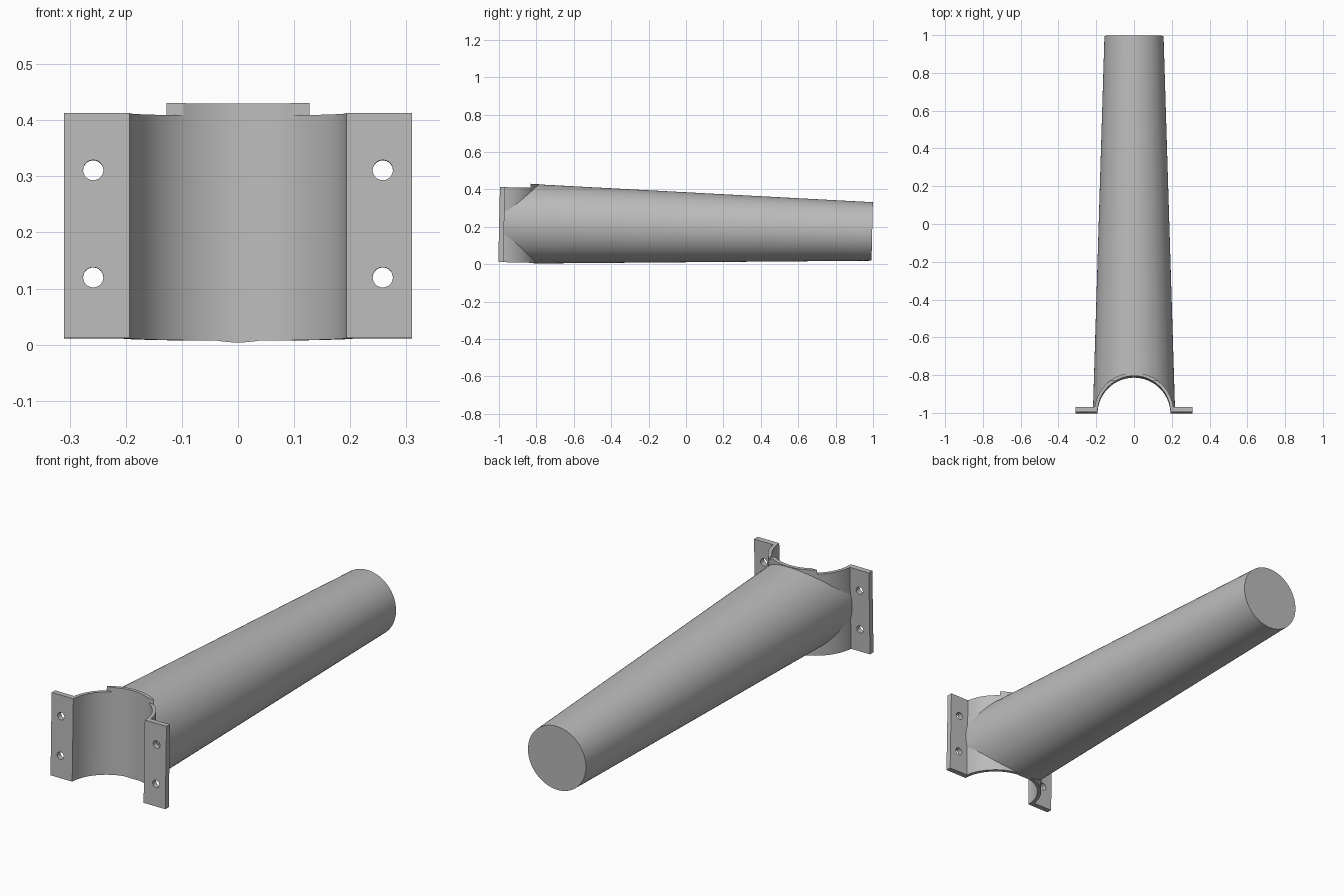
import bpy, bmesh
from math import sin, cos, asin, pi, radians
from mathutils import Matrix, Vector

if "Cube" in bpy.data.objects:
    bpy.data.objects.remove(bpy.data.objects["Cube"])

grey = bpy.data.materials.new("plain_grey")
grey.use_nodes = True
grey.diffuse_color = (0.5, 0.5, 0.5, 1)
grey.node_tree.nodes["Principled BSDF"].inputs["Base Color"].default_value = (0.5, 0.5, 0.5, 1)

INNER, OUTER = 0.193, 0.21          # saddle radii
CENTRE_Y = -1.002                   # saddle axis
BOTTOM, TOP = 0.0115, 0.4125
PIVOT = Vector((0, -1, 0.22))
TILT = (Matrix.Translation(PIVOT) @ Matrix.Rotation(-0.0225, 4, 'X')
        @ Matrix.Translation(-PIVOT))


def make_object(name, bm):
    bmesh.ops.recalc_face_normals(bm, faces=bm.faces)
    mesh = bpy.data.meshes.new(name)
    bm.to_mesh(mesh)
    bm.free()
    mesh.materials.append(grey)
    obj = bpy.data.objects.new(name, mesh)
    bpy.context.collection.objects.link(obj)
    return obj


def arc(radius, start, end, steps):
    angles = [start + (end - start) * i / steps for i in range(steps + 1)]
    return [(radius * cos(a), CENTRE_Y + radius * sin(a)) for a in angles]


def extrude(name, outline, z0, z1):
    bm = bmesh.new()
    face = bm.faces.new([bm.verts.new((x, y, z0)) for x, y in outline])
    new = bmesh.ops.extrude_face_region(bm, geom=[face])["geom"]
    verts = [v for v in new if isinstance(v, bmesh.types.BMVert)]
    bmesh.ops.translate(bm, verts=verts, vec=(0, 0, z1 - z0))
    return make_object(name, bm)


def cylinder(bm, r1, r2, start, end, sides=96):
    axis = Vector(end) - Vector(start)
    place = (Matrix.Translation((Vector(start) + Vector(end)) / 2)
             @ axis.to_track_quat('Z', 'Y').to_matrix().to_4x4())
    bmesh.ops.create_cone(bm, cap_ends=True, segments=sides, radius1=r1,
                          radius2=r2, depth=axis.length, matrix=place)


def cut(obj, cutter):
    mod = obj.modifiers.new("cut", 'BOOLEAN')
    mod.operation, mod.solver, mod.object = 'DIFFERENCE', 'EXACT', cutter
    bpy.context.view_layer.objects.active = obj
    bpy.ops.object.modifier_apply(modifier=mod.name)
    bpy.data.objects.remove(cutter)


# Half-round clamp with a flange on each side
front, back, edge = -0.999, -0.972, 0.31
join = asin((back - CENTRE_Y) / OUTER)
lip = asin((front - CENTRE_Y) / INNER)
outline = ([(edge, front), (edge, back)] + arc(OUTER, join, pi - join, 48)
           + [(-edge, back), (-edge, front)] + arc(INNER, pi - lip, lip, 48))
clamp = extrude("clamp_bracket", outline, BOTTOM, TOP)

# Screw holes through the flanges
bm = bmesh.new()
for x in (-0.258, 0.258):
    for z in (0.12, 0.311):
        cylinder(bm, 0.018, 0.018, (x, -1.1, z), (x, -0.9, z), 32)
cut(clamp, make_object("hole_cutter", bm))

# Raised crescent lip on top of the clamp
depth = 0.167
a, b = asin(depth / OUTER), asin(depth / INNER)
lip_part = extrude("top_lip", arc(OUTER, a, pi - a, 24) + arc(INNER, pi - b, b, 20),
                   TOP - 0.005, 0.434)

# Tapered tube, hollowed where it meets the clamp
bm = bmesh.new()
cylinder(bm, 0.217, 0.1565, (0, -0.975, 0.22), (0, 0.996, 0.22))
tube = make_object("tapered_tube", bm)
bm = bmesh.new()
cylinder(bm, INNER + 0.001, INNER + 0.001, (0, CENTRE_Y, -0.5), (0, CENTRE_Y, 1))
cut(tube, make_object("saddle_cutter", bm))

# Lean the whole assembly slightly and soften the curved faces
for obj in (clamp, lip_part, tube):
    obj.data.transform(TILT)
    bpy.ops.object.select_all(action='DESELECT')
    obj.select_set(True)
    bpy.context.view_layer.objects.active = obj
    bpy.ops.object.shade_smooth_by_angle(angle=radians(25))
